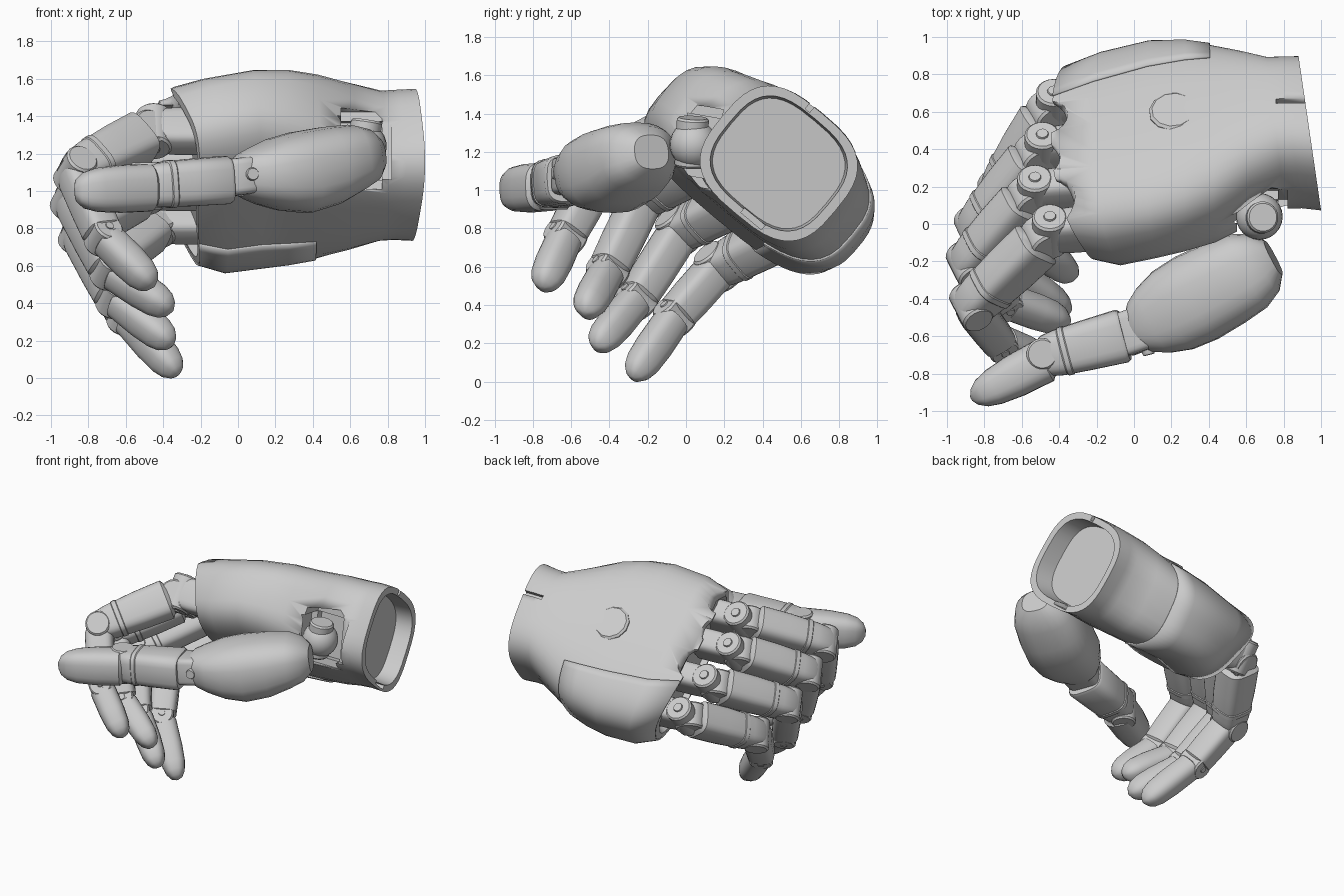
import bpy, bmesh
from math import cos, sin, pi, radians, copysign
from mathutils import Vector as V

if "Cube" in bpy.data.objects:
    bpy.data.objects.remove(bpy.data.objects["Cube"])

W = V((0, .77, -.64))     # across the palm, index side to little side
N = V((0, .64, .77))      # out of the back of the hand


def finish(name, bm, angle=35):
    bmesh.ops.recalc_face_normals(bm, faces=bm.faces)
    me = bpy.data.meshes.new(name)
    bm.to_mesh(me)
    bm.free()
    ob = bpy.data.objects.new(name, me)
    bpy.context.collection.objects.link(ob)
    bpy.ops.object.select_all(action='DESELECT')
    ob.select_set(True)
    bpy.context.view_layer.objects.active = ob
    bpy.ops.object.shade_smooth_by_angle(angle=radians(angle))
    return ob


def skin(name, rings, closed=True):
    bm = bmesh.new()
    rows = [[bm.verts.new(p) for p in r] for r in rings]
    n = len(rows[0])
    for r, q in zip(rows, rows[1:]):
        for i in range(n if closed else n - 1):
            j = (i + 1) % n
            bm.faces.new((r[i], r[j], q[j], q[i]))
    if closed:
        bm.faces.new(rows[0])
        bm.faces.new(rows[-1])
    return finish(name, bm)


def oval(a, b, p=3, n=32, lo=0, hi=2 * pi):
    full = abs(hi - lo - 2 * pi) < 1e-6
    out = []
    for i in range(n):
        t = lo + (hi - lo) * i / (n if full else n - 1)
        c, s = cos(t), sin(t)
        out.append((a * copysign(abs(c) ** (2 / p), c), b * copysign(abs(s) ** (2 / p), s)))
    return out


def limb(name, A, B, side, prof, p=3):
    """Straight lofted segment; prof rows are t, half width, half depth, z shift."""
    A, B = V(A), V(B)
    d = (B - A).normalized()
    u = (side - d * side.dot(d)).normalized()
    v = d.cross(u)
    rings = []
    for t, a, b, *dz in prof:
        c = A.lerp(B, t) + V((0, 0, dz[0] if dz else 0))
        rings.append([c + u * x + v * y for x, y in oval(a, b, p, 24)])
    return skin(name, rings)


def pin(name, c, axis, r, half, n=20):
    """Cylinder with a small chamfer, centred on a joint."""
    c, k = V(c), axis.normalized()
    prof = [(-half, r * .88), (-half + .012, r), (half - .012, r), (half, r * .88)]
    u = k.orthogonal().normalized()
    v = k.cross(u)
    return skin(name, [[c + k * h + (u * cos(2 * pi * i / n) + v * sin(2 * pi * i / n)) * q
                        for i in range(n)] for h, q in prof])


# palm shell: x, y, z, half width, half depth, slant with depth, slant with y, bow
ST = [(-.28, .325, 1.08, .575, .275, -.42, 0, .05),
      (-.12, .345, 1.085, .635, .30, -.28, 0, .02),
      (.10, .395, 1.12, .645, .31, -.1, 0, 0),
      (.27, .415, 1.13, .615, .325, 0, 0, 0),
      (.42, .43, 1.13, .565, .33, 0, -.03, 0),
      (.60, .465, 1.13, .46, .345, 0, -.08, 0),
      (.76, .487, 1.135, .375, .345, 0, -.12, 0),
      (.84, .49, 1.14, .375, .345, 0, -.14, 0),
      (.94, .485, 1.14, .385, .345, 0, -.146, 0)]


def palm_ring(st, scale=1, dx=0, grow=0, **kw):
    x, y, z, a, b, sn, sy, bow = st
    out = []
    for w, n in oval(a * scale + grow, b * scale + grow, **kw):
        o = W * w + N * n
        o.x = dx + sn * n + sy * o.y - bow * (1 - (w / a) ** 2)
        out.append(V((x, y, z)) + o)
    return out


palm = skin('palm_shell', [palm_ring(ST[0], .86, .05, n=40), palm_ring(ST[0], .92, n=40)]
            + [palm_ring(s, n=40) for s in ST]
            + [palm_ring(ST[-1], .87, n=40), palm_ring(ST[-1], .84, -.13, n=40)])


def cut(ob, name):
    """Use a helper object as a hidden cutter on the palm."""
    ob.hide_render = True
    ob.hide_set(True)
    m = palm.modifiers.new(name, 'BOOLEAN')
    m.operation = 'DIFFERENCE'
    m.solver = 'EXACT'
    m.object = ob


def cut_box(name, c, size, rot=0):
    bm = bmesh.new()
    bmesh.ops.create_cube(bm, size=1)
    bmesh.ops.scale(bm, vec=size, verts=bm.verts)
    if min(size) > .1:
        bmesh.ops.bevel(bm, geom=bm.edges[:], offset=.05, segments=2, affect='EDGES')
    ob = finish(name, bm)
    ob.location = c
    ob.rotation_euler.x = rot
    cut(ob, name)


# openings: thumb socket and wrist rim slots
cut_box('thumb_socket_cutter', (.66, .07, 1.23), (.32, .28, .42), radians(-10))
cut_box('wrist_slot_cutter_a', (.86, .68, 1.47), (.2, .03, .14), radians(-40))
cut_box('wrist_slot_cutter_b', (.95, .35, .85), (.2, .14, .03), radians(-40))

# side panel along the little-finger edge
panel = skin('side_panel', [palm_ring(s, grow=.002, n=25, lo=radians(-74), hi=radians(74 - 3 * i))
                            for i, s in enumerate(ST[:5])], closed=False)
m = panel.modifiers.new('thickness', 'SOLIDIFY')
m.thickness = .016
m.offset = 0

# round cover on the back of the hand
pin('back_cover', V((.21, .406, 1.122)) + N * .313 - W * .01, N + V((-.06, 0, 0)), .13, .02, 12)

# fingers: knuckle, middle joint, end joint, tip
FINGERS = {
    'index': ((-.45, -.04, 1.32), (-.87, -.44, 1.11), (-.72, -.63, .76), (-.45, -.75, .49)),
    'middle': ((-.53, .17, 1.19), (-.89, -.22, .97), (-.69, -.41, .58), (-.35, -.53, .36)),
    'ring': ((-.49, .40, 1.02), (-.85, -.03, .79), (-.66, -.26, .43), (-.35, -.47, .18)),
    'little': ((-.43, .63, .84), (-.72, .17, .60), (-.60, -.06, .34), (-.32, -.28, .02))}
TIP = [(.06, .075, .07), (.09, .09, .09), (.5, .093, .09), (.75, .087, .082), (.88, .072, .066),
       (.96, .046, .042), (1, .012, .012)]
for f, (k, p, d, t) in FINGERS.items():
    k, p, d, t = map(V, (k, p, d, t))
    ax = (p - k).cross(t - p).normalized()
    # scallop in the palm edge, knuckle link, upright pivot with bolt, and hinge
    cut(pin(f + '_scallop_cutter', k + V((.02, 0, 0)), N, .115, .4), f + '_scallop')
    limb(f + '_knuckle_link', k + V((.28, .02, 0)), k, W,
         [(0, .09, .12), (.6, .09, .12), (.98, .085, .11), (1, .08, .10)], 4)
    pin(f + '_knuckle_pivot', k, N, .095, .125)
    pin(f + '_pivot_bolt', k, N, .035, .135, 12)
    pin(f + '_knuckle_hinge', k.lerp(p, .08), ax, .105, .09)
    # upper segment with a raised collar
    limb(f + '_upper_segment', k, p, ax,
         [(.14, .09, .10), (.18, .118, .135), (.5, .118, .13), (.86, .11, .115),
          (1.0, .1, .10), (1.1, .085, .065)], 3.5)
    limb(f + '_upper_collar', k, p, ax, [(.72, .112, .118), (.73, .119, .126), (.78, .118, .124),
                                         (.79, .11, .116)], 3.5)
    pin(f + '_middle_hinge', p, ax, .088, .112)
    # middle segment
    limb(f + '_middle_segment', p, d, ax,
         [(0, .09, .085), (.14, .10, .10), (.6, .10, .098), (.92, .096, .094), (.96, .08, .075)], 3.5)
    pin(f + '_end_hinge', d, ax, .082, .09)
    pin(f + '_end_bolt', d, ax, .025, .096, 12)
    # fingertip
    limb(f + '_tip', d, t, ax, TIP, 2.6)

# thumb base joint
bm = bmesh.new()
bmesh.ops.create_uvsphere(bm, u_segments=24, v_segments=14, radius=.125)
finish('thumb_base_ball', bm).location = (.67, .04, 1.24)
pin('thumb_base_hinge', (.67, .03, 1.25), V((.15, .05, 1)), .085, .13)

# thumb root, the big rounded segment
Z = V((0, 0, 1))
flat = V((-.48, .88, 0))
limb('thumb_root', (.0, -.57, 1.07), (.745, -.18, 1.20), flat,
     [(0, .10, .10), (.05, .15, .125), (.14, .195, .155, -.01), (.28, .235, .195, -.02),
      (.45, .248, .22, -.03), (.65, .238, .21, -.02), (.82, .22, .18), (.93, .175, .145),
      (1, .10, .09)], 2.6)

# thumb joint block with bolt
face = V((.25, -1, .05))
limb('thumb_joint_block', (-.09, -.605, 1.065), (.12, -.53, 1.09), face,
     [(0, .10, .085), (.2, .12, .1), (.8, .12, .1), (1, .1, .085)], 6)
pin('thumb_joint_bolt', (.05, -.575, 1.085), face, .035, .128, 12)

# thumb middle segment, hinge and tip
limb('thumb_middle_segment', (-.05, -.595, 1.06), (-.47, -.705, 1.03), flat,
     [(.0, .135, .12), (.04, .145, .13), (.5, .135, .127), (.84, .125, .122),
      (1, .112, .115), (1.12, .08, .09)], 3.5)
limb('thumb_collar', (-.05, -.595, 1.06), (-.47, -.705, 1.03), flat,
     [(.70, .126, .122), (.72, .134, .129), (.78, .133, .129), (.80, .122, .122)], 3.5)
pin('thumb_end_hinge', (-.49, -.695, 1.025), Z, .085, .126)
limb('thumb_tip', (-.44, -.71, 1.02), (-.87, -.935, 1.0), flat,
     [(.06, .10, .11), (.10, .12, .128), (.45, .116, .128), (.72, .10, .118), (.87, .078, .098),
      (.96, .046, .066), (1, .012, .025)], 2.8)
